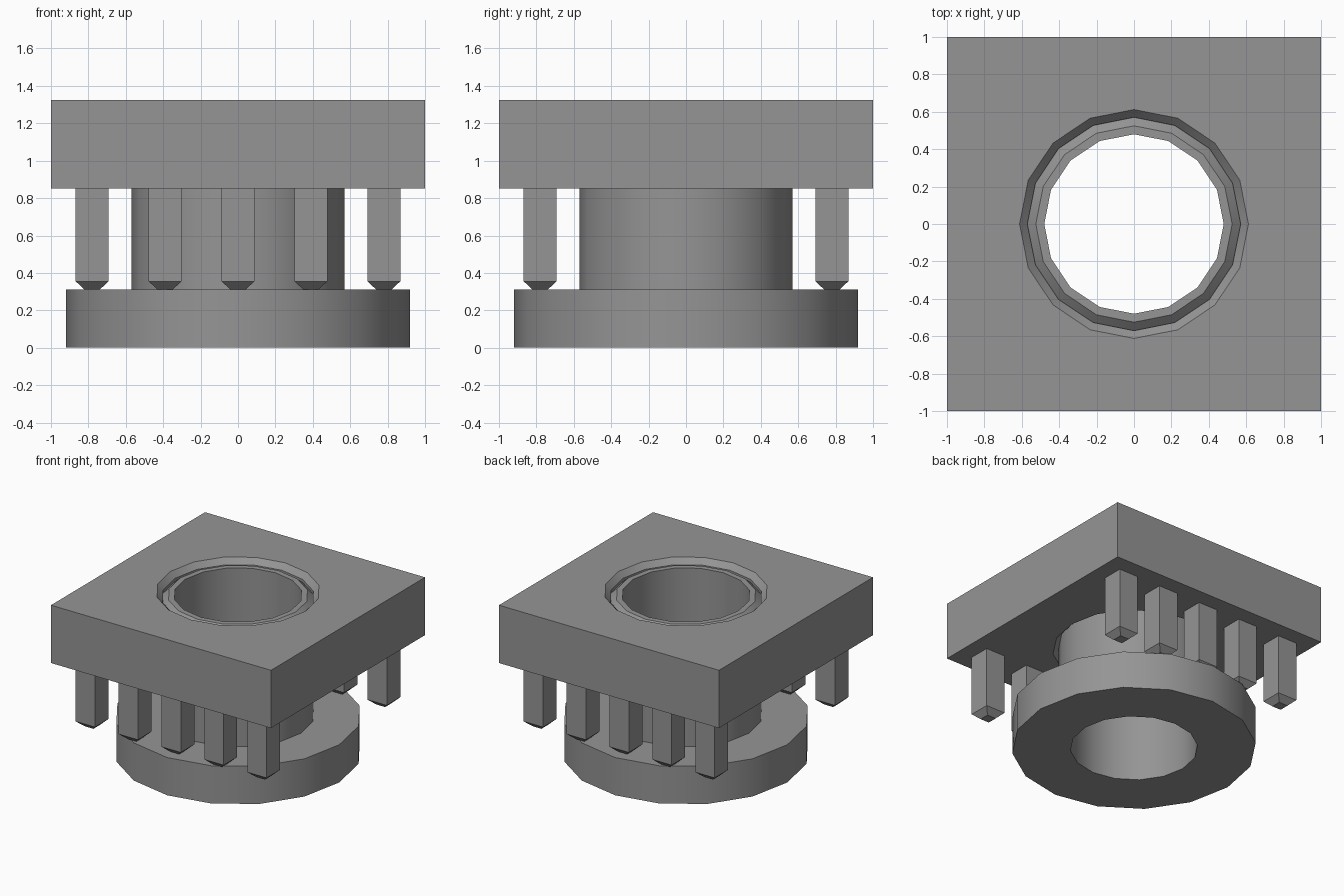
import bpy
import bmesh
import math

if "Cube" in bpy.data.objects:
    bpy.data.objects.remove(bpy.data.objects["Cube"], do_unlink=True)

SIDES = 16

grey = bpy.data.materials.new("plain grey")
grey.use_nodes = True
COLOUR = (0.3, 0.3, 0.3, 1.0)
grey.diffuse_color = COLOUR
grey.node_tree.nodes["Principled BSDF"].inputs["Base Color"].default_value = COLOUR


def finish(bm, name):
    """Turn a bmesh into a shaded, coloured object."""
    bmesh.ops.recalc_face_normals(bm, faces=bm.faces[:])
    mesh = bpy.data.meshes.new(name)
    bm.to_mesh(mesh)
    bm.free()
    mesh.materials.append(grey)
    obj = bpy.data.objects.new(name, mesh)
    bpy.context.collection.objects.link(obj)
    bpy.ops.object.select_all(action='DESELECT')
    obj.select_set(True)
    bpy.context.view_layer.objects.active = obj
    bpy.ops.object.shade_smooth_by_angle(angle=math.radians(30))
    return obj


def ring(bm, radius, z, square=False):
    """A loop of vertices on a circle, or on a square of the same half width."""
    verts = []
    for i in range(SIDES):
        a = 2 * math.pi * i / SIDES
        x, y = math.cos(a), math.sin(a)
        k = radius / max(abs(x), abs(y)) if square else radius
        verts.append(bm.verts.new((x * k, y * k, z)))
    return verts


def lathe(name, profile):
    """Sweep a closed profile of (radius, z, square) around the z axis."""
    bm = bmesh.new()
    rings = [ring(bm, *p) for p in profile]
    for a, b in zip(rings, rings[1:] + rings[:1]):
        for i in range(SIDES):
            j = (i + 1) % SIDES
            bm.faces.new((a[i], a[j], b[j], b[i]))
    # merge the flat strips into whole faces
    bmesh.ops.recalc_face_normals(bm, faces=bm.faces[:])
    return finish(bm, name)


# Flanged sleeve: wide foot, tube with a bevelled top lip, straight bore
lathe("flanged_sleeve", [
    (0.48, 0.0), (0.92, 0.0), (0.92, 0.31), (0.57, 0.31),
    (0.57, 1.255), (0.525, 1.295), (0.48, 1.295),
])

# Square block with a round hole, bevelled at both rims
lathe("square_block", [
    (1.0, 0.85, True), (1.0, 1.325, True),
    (0.612, 1.325), (0.57, 1.28), (0.57, 0.895), (0.612, 0.85),
])


def pin(name, x, y):
    """Square pin hanging from the block, with a tapered tip."""
    bm = bmesh.new()
    levels = [(0.04, 0.31), (0.0875, 0.355), (0.0875, 0.85)]
    loops = [[bm.verts.new((x + sx * h, y + sy * h, z))
              for sx, sy in ((-1, -1), (1, -1), (1, 1), (-1, 1))]
             for h, z in levels]
    for a, b in zip(loops, loops[1:]):
        for i in range(4):
            j = (i + 1) % 4
            bm.faces.new((a[i], a[j], b[j], b[i]))
    bm.faces.new(loops[0])
    bm.faces.new(loops[-1])
    finish(bm, name)


# Rows of five pins along the front and back edges
for row, y in (("front", -0.78), ("back", 0.78)):
    for i in range(5):
        pin(f"{row}_pin_{i + 1}", (i - 2) * 0.39, y)
